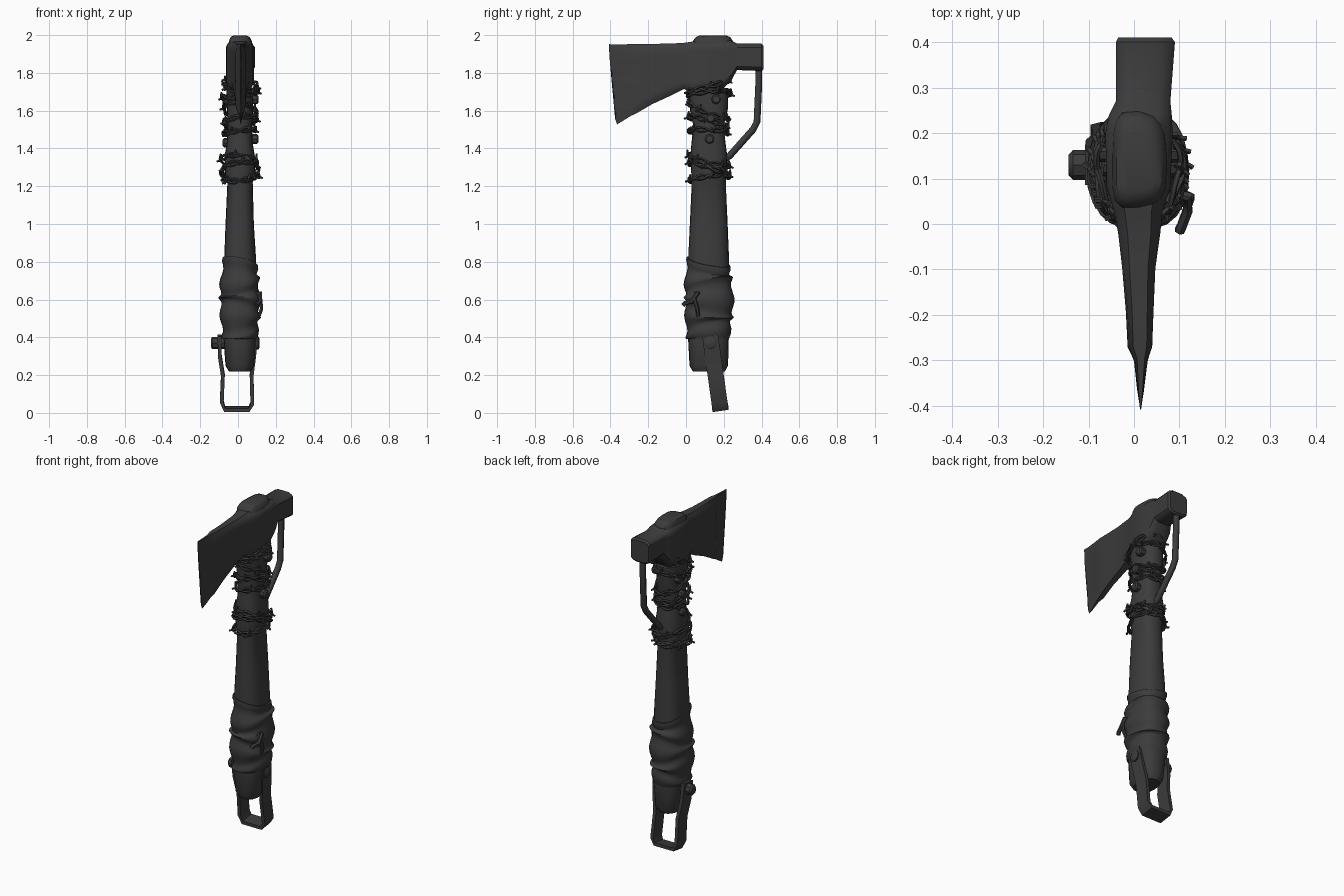
import bpy, bmesh, math, random
from mathutils import Vector

random.seed(4)
cube = bpy.data.objects.get("Cube")
if cube:
    bpy.data.objects.remove(cube)

iron = bpy.data.materials.new("dark iron grey")
iron.use_nodes = True
COLOUR = (0.045, 0.045, 0.045, 1)
iron.diffuse_color = COLOUR
iron.node_tree.nodes["Principled BSDF"].inputs["Base Color"].default_value = COLOUR
CX, CY = 0.01, 0.12


def finish(name, bm, angle=35):
    bmesh.ops.recalc_face_normals(bm, faces=bm.faces)
    mesh = bpy.data.meshes.new(name)
    bm.to_mesh(mesh)
    bm.free()
    mesh.materials.append(iron)
    ob = bpy.data.objects.new(name, mesh)
    bpy.context.collection.objects.link(ob)
    bpy.ops.object.select_all(action='DESELECT')
    ob.select_set(True)
    bpy.context.view_layer.objects.active = ob
    bpy.ops.object.shade_smooth_by_angle(angle=math.radians(angle))
    return ob


def loft(name, rings, angle=35, closed=False):
    """Skin a list of equal-length point rings."""
    bm = bmesh.new()
    rows = [[bm.verts.new(p) for p in ring] for ring in rings]
    n = len(rows[0])
    pairs = list(zip(rows, rows[1:]))
    if closed:
        pairs.append((rows[-1], rows[0]))
    for a, b in pairs:
        for i in range(n):
            j = (i + 1) % n
            bm.faces.new((a[i], a[j], b[j], b[i]))
    if not closed:
        bm.faces.new(rows[0])
        bm.faces.new(rows[-1])
    return finish(name, bm, angle)


def oval(z, rx, ry, power=0.8, n=20, tilt=0, lump=0, cx=CX, cy=CY):
    """Rounded-box cross-section, optionally tilted and lumpy."""
    ring = []
    for i in range(n):
        a = math.tau * i / n
        c, s = math.cos(a), math.sin(a)
        k = 1 + lump * math.sin(3 * a + z * 17)
        x = math.copysign(abs(c) ** power, c) * rx * k
        y = math.copysign(abs(s) ** power, s) * ry * k
        ring.append((cx + x, cy + y, z + tilt * math.sin(a + 0.7)))
    return ring


def tube(name, points, radius, sides=6, closed=False):
    """Round bar along a path."""
    pts = [Vector(p) for p in points]
    rings = []
    for i, p in enumerate(pts):
        a = pts[i - 1] if i or closed else p
        b = pts[(i + 1) % len(pts)] if i < len(pts) - 1 or closed else p
        d = (b - a).normalized()
        up = Vector((1, 0, 0)) if abs(d.x) < 0.6 else Vector((0, 0, 1))
        u = d.cross(up).normalized()
        v = d.cross(u)
        rings.append([p + radius * (math.cos(t) * u + math.sin(t) * v)
                      for t in (math.tau * k / sides for k in range(sides))])
    return loft(name, rings, 50, closed)


# Handle shaft, from the chamfered foot to the wood standing out of the head
shaft = [(0.22, .058, .085), (0.25, .075, .102), (0.4, .088, .108), (0.82, .084, .108),
         (1.0, .075, .1), (1.22, .067, .09), (1.25, .078, .092), (1.36, .08, .098),
         (1.43, .068, .09), (1.52, .066, .08), (1.6, .068, .1), (1.72, .07, .105)]
loft("handle", [oval(z, rx, ry, lump=0.015) for z, rx, ry in shaft])
loft("handle_top", [oval(z, rx, ry, 0.6, 16, lump=0.05, cy=0.14)
                    for z, rx, ry in [(1.9, .066, .115), (1.97, .06, .105),
                                      (1.99, .05, .09), (1.998, .035, .07)]])

# Layered cloth grip with slanting folds
grip = []
for i in range(25):
    t = i / 24
    fold = 0.008 * math.sin(t * 27)
    swell = 0.019 * math.sin(math.pi * t) ** 0.7
    grip.append(oval(0.39 + 0.41 * t, .086 + swell + fold, .108 + swell + fold,
                     0.85, 24, tilt=0.035 * math.sin(2.4 * i / 5), lump=0.02))
loft("grip_wrap", grip, 50)
tube("grip_wrap_tail", [(.09, .07, .63), (.118, .06, .635), (.118, .03, .59),
                        (.105, -.005, .58), (.1, -.015, .57)], 0.012)
tube("grip_wrap_knot", [(.095, .05, .64), (.12, .045, .6), (.125, .06, .55), (.11, .065, .51)], 0.01)

# Axe head: lofted from the hammer poll through the eye to the ragged edge
STEPS = 14


def head_ring(y_top, y_bot, z_bot, z_top, left, right, ragged=0.0):
    mid, half = (left + right) / 2, (right - left) / 2
    sides = ([], [])
    for i in range(STEPS + 1):
        t = i / STEPS
        end = min(t, 1 - t)
        w = half * (0.55 if end == 0 else 0.88 if end < 0.1 else 1)
        y = y_bot + (y_top - y_bot) * t + random.uniform(-ragged, ragged)
        z = z_bot + (z_top - z_bot) * t
        if end == 0:
            z += random.uniform(-ragged, ragged)
        sides[0].append((mid + w, y, z))
        sides[1].append((mid - w, y, z))
    return sides[0] + sides[1][::-1]


head = [(.41, .41, 1.82, 1.945, -.035, .083), (.40, .40, 1.81, 1.955, -.04, .09),
        (.27, .27, 1.815, 1.955, -.04, .08), (.24, .24, 1.76, 1.97, -.055, .083),
        (.2, .2, 1.72, 1.975, -.063, .085), (.08, .08, 1.7, 1.975, -.06, .08),
        (.03, .03, 1.69, 1.965, -.045, .063), (-.02, -.01, 1.715, 1.958, -.035, .058),
        (-.1, -.08, 1.68, 1.955, -.026, .047), (-.19, -.18, 1.632, 1.952, -.018, .043, .004),
        (-.27, -.26, 1.588, 1.95, -.014, .04, .005), (-.3, -.29, 1.57, 1.952, 0, .03, .005),
        (-.37, -.335, 1.54, 1.95, .007, .022, .004), (-.408, -.368, 1.525, 1.948, .013, .016, .005)]
loft("axe_head", [head_ring(*row) for row in head], 30)

# Bar guard from poll to shaft
tube("guard_bar", [(.02, .385, 1.83), (.02, .385, 1.74), (.02, .376, 1.54),
                   (.02, .355, 1.5), (.02, .23, 1.36), (.02, .18, 1.33)], 0.018, 8)

# Slanting flat strap hanging below the handle
outline = [(-.098, .41), (-.096, .3), (-.08, .2), (-.086, .06), (-.07, .02),
           (.058, .02), (.076, .05), (.072, .2), (.085, .3), (.097, .41)]
strap = []
for i, (x, z) in enumerate(outline):
    y = 0.185 - 0.14 * z
    a, b = outline[max(i - 1, 0)], outline[min(i + 1, len(outline) - 1)]
    d = Vector((b[0] - a[0], 0, b[1] - a[1])).normalized()
    normal = Vector((-d.z, 0, d.x)) * 0.01
    wide = Vector((0, 0.042, 0.006))
    p = Vector((x, y, z))
    strap.append([p + normal + wide, p - normal + wide, p - normal - wide, p + normal - wide])
loft("hanging_strap", strap, 40)


# Studs and strap bolts
def stud(name, x0, x1, y, z, r):
    tip = x1 + (x1 - x0) * 0.15
    loft(name, [[(x, y + s * math.cos(a), z + s * math.sin(a))
                 for a in (math.tau * k / 8 for k in range(8))]
                for x, s in [(x0, r), (x1, r), (tip, r * 0.7)]])


stud("strap_bolt_right", -.07, -.134, .13, .37, .033)
stud("strap_bolt_left", .07, .108, .13, .37, .034)
for n, (y, z) in enumerate([(.13, 1.56), (.125, 1.45), (.16, 1.66)]):
    stud(f"stud_left_{n}", .05, .1, y, z, .026)
    stud(f"stud_right_{n}", -.03, -.075, y, z - .02, .024)


# Barbed wire: doubled, tilted loops with twisted barbs
def wire_loop(index, z, rx, ry, tilt, turn):
    def point(a, shift=0.0):
        wob = 0.006 * math.sin(5 * a + index)
        return Vector((CX + (rx + wob) * math.cos(a), CY + (ry + wob) * math.sin(a),
                       z + shift + tilt * math.sin(a + turn)))
    for strand in range(2):
        path = [point(math.tau * k / 36, 0.011 * math.sin(math.tau * k / 9 + strand * math.pi))
                for k in range(36)]
        tube(f"wire_{index}_{strand}", path, 0.007, 5, True)
    for b in range(5):
        a = math.tau * (b + 0.3 * index) / 5
        p = point(a)
        out = Vector((math.cos(a), math.sin(a), 0))
        side = Vector((-out.y, out.x, 0)) * 0.012
        lift = Vector((0, 0, 0.026))
        tube(f"barb_{index}_{b}_up", [p - lift * 0.6 - side, p + out * 0.006, p + lift + side], 0.006, 5)
        tube(f"barb_{index}_{b}_out", [p - out * 0.01 + side, p + out * 0.02 - side - lift * 0.5], 0.006, 5)


loops = [(1.735, .09, .112, .03, -.2), (1.685, .096, .115, .018, 1.2), (1.6, .088, .108, -.045, .3),
         (1.54, .086, .105, -.03, -.4), (1.49, .086, .105, .012, 2), (1.335, .095, .108, -.03, .3),
         (1.29, .1, .11, -.04, -.3), (1.245, .093, .106, .018, .6)]
for i, row in enumerate(loops):
    wire_loop(i, *row)
